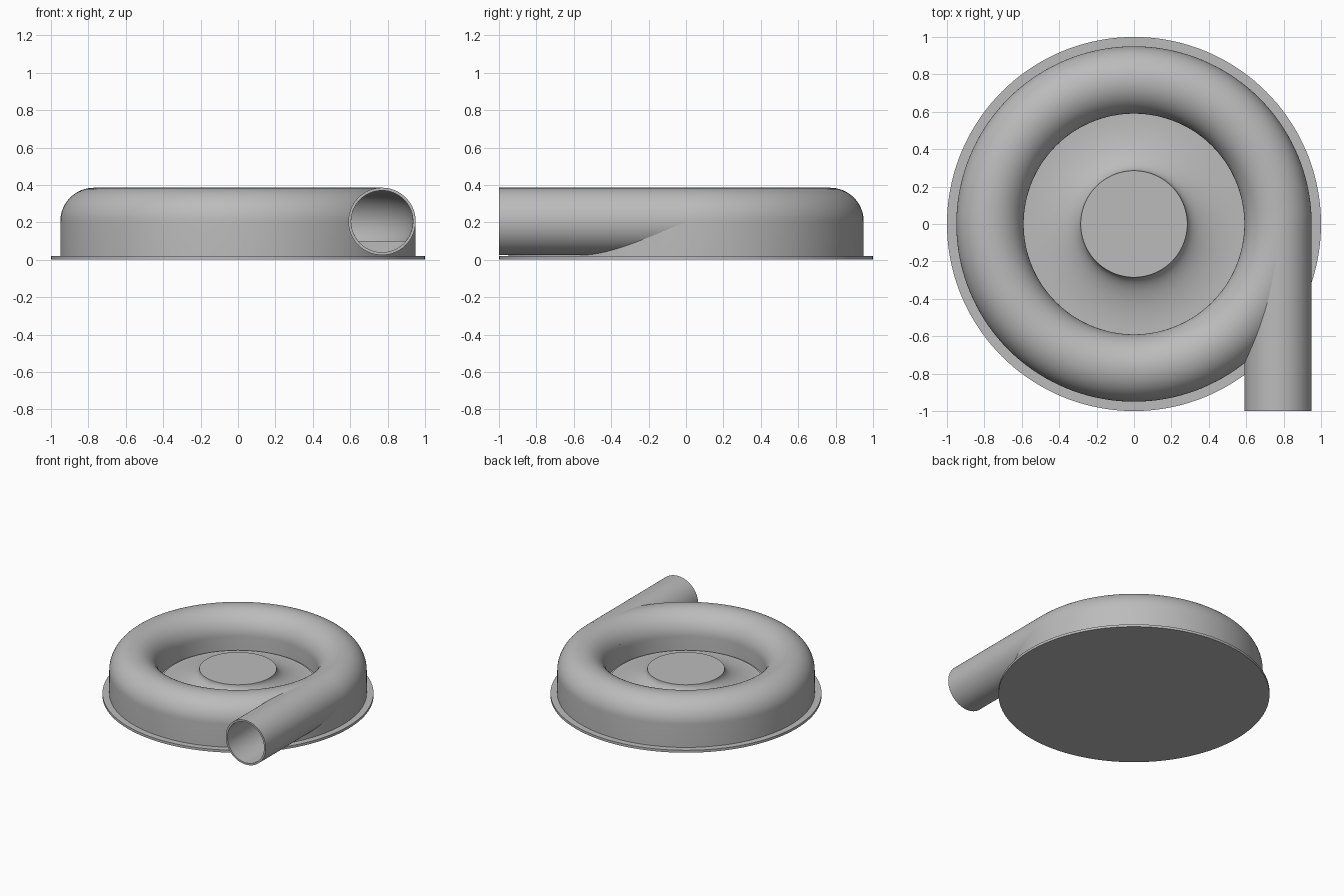
import bpy, bmesh
from math import sin, cos, pi, radians

cube = bpy.data.objects.get("Cube")
if cube:
    bpy.data.objects.remove(cube, do_unlink=True)

GREY = (0.5, 0.5, 0.5, 1)
metal = bpy.data.materials.new("plain grey")
metal.use_nodes = True
metal.diffuse_color = GREY
metal.node_tree.nodes["Principled BSDF"].inputs["Base Color"].default_value = GREY

SEGMENTS = 144
RING, TUBE, BORE, MID = 0.77, 0.18, 0.165, 0.205   # scroll radius, tube radii, tube height
FLOOR, BASE = 0.1, 0.02


def arc(cx, cz, rx, rz, start, end, steps=24):
    angles = [radians(start + (end - start) * i / steps) for i in range(steps + 1)]
    return [(cx + rx * cos(a), cz + rz * sin(a)) for a in angles]


def lathe(name, profile, axis="Z"):
    """Revolve a closed (radius, height) profile around a vertical or y axis."""
    bm = bmesh.new()
    rings = []
    for i in range(SEGMENTS):
        a = 2 * pi * i / SEGMENTS
        rings.append([bm.verts.new((r * cos(a), r * sin(a), h) if axis == "Z"
                                   else (RING + r * cos(a), h, MID + r * sin(a)))
                      for r, h in profile])
    n = len(profile)
    for i in range(SEGMENTS):
        a, b = rings[i], rings[(i + 1) % SEGMENTS]
        for j in range(n):
            k = (j + 1) % n
            if profile[j][0] or profile[k][0]:
                bm.faces.new((a[j], b[j], b[k], a[k]))
    bmesh.ops.remove_doubles(bm, verts=bm.verts, dist=1e-5)
    bmesh.ops.dissolve_degenerate(bm, edges=bm.edges, dist=1e-6)
    bmesh.ops.recalc_face_normals(bm, faces=bm.faces)
    mesh = bpy.data.meshes.new(name)
    bm.to_mesh(mesh)
    bm.free()
    mesh.materials.append(metal)
    obj = bpy.data.objects.new(name, mesh)
    bpy.context.collection.objects.link(obj)
    return obj


def activate(obj):
    bpy.ops.object.select_all(action="DESELECT")
    obj.select_set(True)
    bpy.context.view_layer.objects.active = obj


def cut(obj, cutter):
    mod = obj.modifiers.new("cut", "BOOLEAN")
    mod.operation, mod.solver, mod.object = "DIFFERENCE", "EXACT", cutter
    activate(obj)
    bpy.ops.object.modifier_apply(modifier=mod.name)
    bpy.data.objects.remove(cutter, do_unlink=True)


# Flat round base plate
base = lathe("base_plate", [(0, 0), (1, 0), (1, BASE), (0, BASE)])

# Ring housing: straight outer wall, rounded top, straight inner wall
housing = lathe("scroll_housing", [(RING + TUBE, BASE)]
                + arc(RING, MID, TUBE, TUBE, 0, 180, 32) + [(RING - TUBE, BASE)])

# Hollow the air channel, then open it towards the outlet
half = (BORE ** 2 - (MID - FLOOR) ** 2) ** 0.5
channel = lathe("channel_cutter", [(RING + half, FLOOR)]
                + arc(RING, MID, BORE, BORE, -30, 210, 32) + [(RING - half, FLOOR)])
cut(housing, channel)
bore = lathe("bore_cutter", [(0, -1.1), (0.172, -1.1), (0.172, 0), (0, 0)], "Y")
cut(housing, bore)

# Straight outlet pipe leaving the ring at a tangent
pipe = lathe("outlet_pipe", [(TUBE, -1), (TUBE, 0), (BORE, 0), (BORE, -1)], "Y")

# Centre hub flaring down to the floor
hub = lathe("centre_hub", [(0, BASE), (0.6, BASE), (0.6, 0.092), (0.575, 0.092)]
            + arc(0.575, 0.22, 0.29, 0.12, 270, 180) + [(0, 0.22)])

for part in (base, housing, pipe, hub):
    activate(part)
    bpy.ops.object.shade_smooth_by_angle(angle=radians(30))
